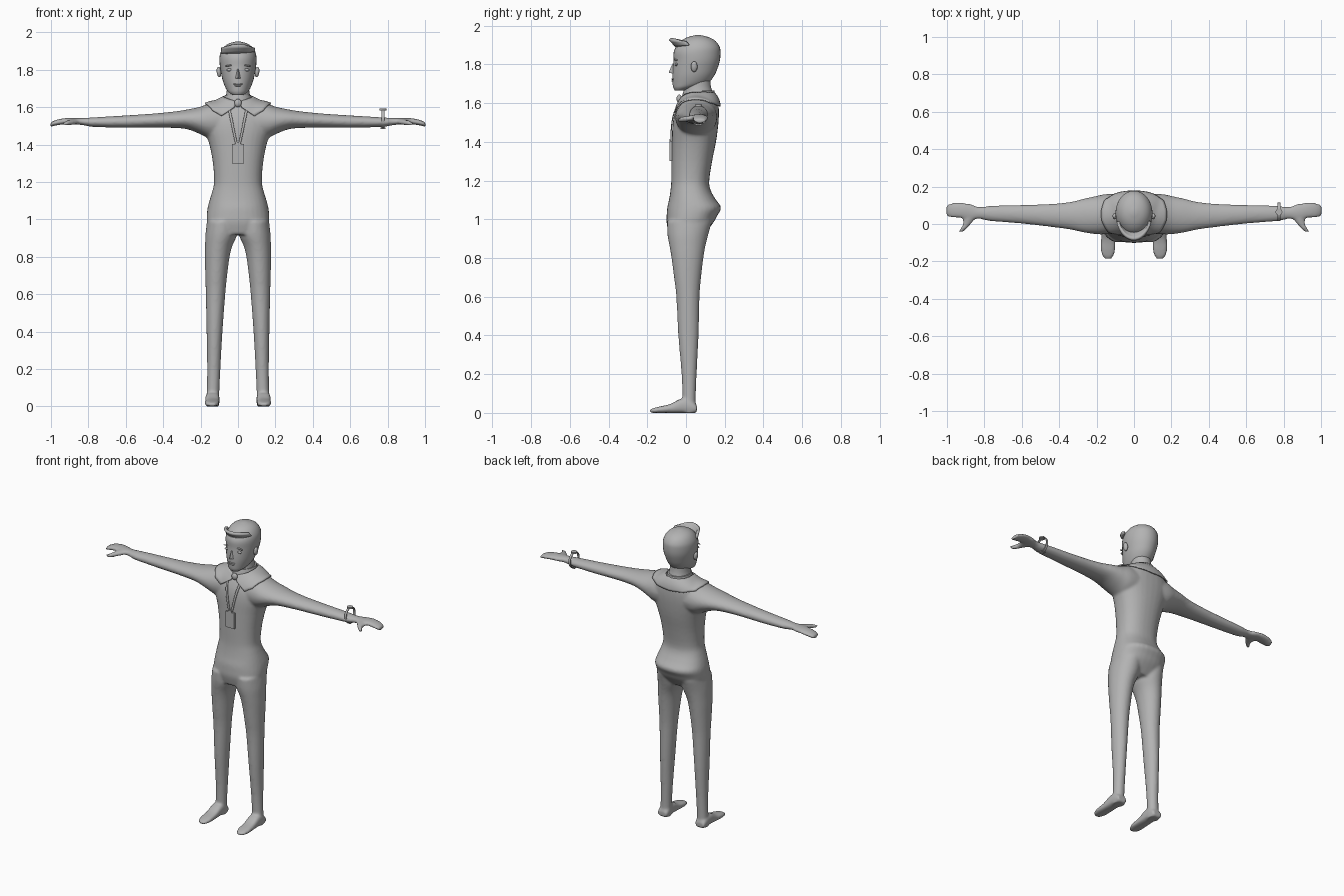
import bpy, bmesh, math
from mathutils import Vector, Matrix

if "Cube" in bpy.data.objects:
    bpy.data.objects.remove(bpy.data.objects["Cube"])

clay = bpy.data.materials.new("plain grey")
clay.diffuse_color = (0.45, 0.45, 0.45, 1)
clay.use_nodes = True
clay.node_tree.nodes["Principled BSDF"].inputs["Base Color"].default_value = clay.diffuse_color
AXES = {'x': (0, 1, 2), 'y': (1, 0, 2), 'z': (2, 0, 1)}


def finish(name, bm, angle=40):
    bmesh.ops.recalc_face_normals(bm, faces=bm.faces)
    me = bpy.data.meshes.new(name)
    bm.to_mesh(me)
    bm.free()
    me.materials.append(clay)
    ob = bpy.data.objects.new(name, me)
    bpy.context.collection.objects.link(ob)
    bpy.ops.object.select_all(action='DESELECT')
    ob.select_set(True)
    bpy.context.view_layer.objects.active = ob
    bpy.ops.object.shade_smooth_by_angle(angle=math.radians(angle))
    return ob


def refine(rings, n):
    """Catmull-Rom interpolation between rings."""
    out = []
    for i in range(len(rings) - 1):
        p0, p1, p2, p3 = (rings[max(0, min(len(rings) - 1, i + k))] for k in (-1, 0, 1, 2))
        for j in range(n):
            t = j / n
            out.append([0.5 * (2 * b + (c - a) * t + (2 * a - 5 * b + 4 * c - d) * t * t
                               + (3 * b - a - 3 * c + d) * t ** 3)
                        for a, b, c, d in zip(p0, p1, p2, p3)])
    return out + [list(rings[-1])]


def loft(bm, axis, rings, side=1, seg=32, power=2.0, n=3):
    """Closed loft; a ring is (position, min a, max a, min b, max b)."""
    k, ia, ib = AXES[axis]
    loops = []
    for t, a0, a1, b0, b1 in refine(rings, n):
        loop = []
        for s in range(seg):
            c, d = math.cos(2 * math.pi * s / seg), math.sin(2 * math.pi * s / seg)
            co = [0, 0, 0]
            co[k] = t
            co[ia] = (a0 + a1) / 2 + (a1 - a0) / 2 * math.copysign(abs(c) ** (2 / power), c)
            co[ib] = (b0 + b1) / 2 + (b1 - b0) / 2 * math.copysign(abs(d) ** (2 / power), d)
            co[0] *= side
            loop.append(bm.verts.new(co))
        loops.append(loop)
    for p, q in zip(loops, loops[1:]):
        for s in range(seg):
            bm.faces.new((p[s], p[(s + 1) % seg], q[(s + 1) % seg], q[s]))
    bm.faces.new(loops[0][::-1])
    bm.faces.new(loops[-1])


def sym(z, r, y0, y1):
    return (z, -r, r, y0, y1)


def sheet(bm, inner, outer, steps=4, across=6, side=1):
    """Grid strip between two polylines."""
    rows = []
    for i in range(len(inner) - 1):
        for j in range(steps + (i == len(inner) - 2)):
            a = Vector(inner[i]).lerp(Vector(inner[i + 1]), j / steps)
            b = Vector(outer[i]).lerp(Vector(outer[i + 1]), j / steps)
            pts = [a.lerp(b, k / across) for k in range(across + 1)]
            rows.append([bm.verts.new((p.x * side, p.y, p.z)) for p in pts])
    for p, q in zip(rows, rows[1:]):
        for k in range(across):
            bm.faces.new((p[k], p[k + 1], q[k + 1], q[k]))


def drape(ob, target, offset, thick):
    if target:
        sw = ob.modifiers.new("drape", 'SHRINKWRAP')
        sw.target, sw.wrap_mode, sw.offset = target, 'ABOVE_SURFACE', offset
    so = ob.modifiers.new("thickness", 'SOLIDIFY')
    so.thickness, so.offset = thick, 0


def blob(bm, loc, size, rot=0):
    m = Matrix.Translation(loc) @ Matrix.Rotation(rot, 4, 'Y') @ Matrix.Diagonal((*size, 1))
    bmesh.ops.create_uvsphere(bm, u_segments=16, v_segments=10, radius=1, matrix=m)


def box(bm, loc, size):
    bmesh.ops.create_cube(bm, size=1, matrix=Matrix.Translation(loc) @ Matrix.Diagonal((*size, 1)))


# Body: torso, arms, thumbs, legs and feet fused into one skin
bm = bmesh.new()
loft(bm, 'z', [sym(*r) for r in (
    (.92, .14, -.085, .09), (.98, .165, -.1, .14), (1.02, .167, -.1, .162), (1.06, .163, -.097, .182),
    (1.1, .153, -.088, .155), (1.15, .138, -.08, .127), (1.2, .128, -.076, .12), (1.3, .134, -.075, .135),
    (1.4, .153, -.073, .155), (1.48, .18, -.07, .166), (1.54, .19, -.06, .17), (1.59, .17, -.04, .168),
    (1.62, .13, -.02, .16), (1.65, .075, 0, .14))], power=2.3)
for s in (1, -1):
    loft(bm, 'x', [
        (.08, -.05, .16, 1.42, 1.635), (.15, -.055, .16, 1.43, 1.622), (.2, -.055, .15, 1.455, 1.603),
        (.27, -.045, .135, 1.482, 1.588), (.34, -.03, .118, 1.489, 1.577), (.45, -.015, .107, 1.491, 1.566),
        (.6, .002, .102, 1.49, 1.556), (.7, .01, .1, 1.492, 1.55), (.78, .017, .096, 1.495, 1.545),
        (.83, .028, .091, 1.504, 1.542), (.87, .02, .106, 1.507, 1.542), (.92, .03, .114, 1.509, 1.542),
        (.97, .033, .113, 1.503, 1.533), (1.003, .043, .1, 1.494, 1.518)], s)
    loft(bm, 'y', [(.06, .84, .92, 1.508, 1.538), (.02, .855, .915, 1.506, 1.536), (0, .872, .915, 1.504, 1.533),
                   (-.02, .89, .925, 1.502, 1.53), (-.04, .91, .94, 1.502, 1.524)], s)
    loft(bm, 'z', [
        (0.0, .1, .17, -.02, .055), (.06, .1, .168, -.018, .05), (.2, .094, .165, -.023, .055),
        (.4, .083, .168, -.04, .065), (.6, .068, .172, -.05, .07), (.7, .058, .175, -.062, .078),
        (.8, .045, .177, -.075, .09), (.86, .03, .176, -.085, .1), (.92, .004, .174, -.096, .115),
        (.99, .004, .166, -.098, .135)], s)
    loft(bm, 'y', [(.056, .105, .17, 0, .04), (.03, .099, .174, 0, .06), (-.02, .099, .175, 0, .075),
                   (-.08, .1, .176, 0, .046), (-.14, .101, .177, 0, .032), (-.17, .11, .169, 0, .024),
                   (-.188, .122, .156, 0, .016)], s, power=3)
body = finish("body", bm)
rm = body.modifiers.new("fuse", 'REMESH')
rm.mode, rm.voxel_size, rm.use_smooth_shade = 'VOXEL', .008, True
sm = body.modifiers.new("soften", 'SMOOTH')
sm.factor, sm.iterations = .5, 6

# Neck and head
bm = bmesh.new()
loft(bm, 'z', [sym(*r) for r in ((1.58, .075, .01, .15), (1.65, .066, -.01, .138),
                                (1.69, .06, -.005, .128), (1.74, .06, 0, .125))])
finish("neck", bm)
bm = bmesh.new()
loft(bm, 'z', [sym(*r) for r in (
    (1.666, .03, -.058, -.005), (1.68, .05, -.066, .05), (1.7, .065, -.069, .11), (1.74, .081, -.07, .145),
    (1.78, .09, -.068, .163), (1.82, .097, -.064, .175), (1.86, .099, -.064, .178), (1.89, .094, -.052, .174),
    (1.92, .077, -.027, .153), (1.94, .05, .007, .118), (1.951, .012, .05, .075))])
finish("head", bm, 60)

# Ears
bm = bmesh.new()
for s in (1, -1):
    blob(bm, (s * .102, .042, 1.788), (.012, .017, .028), s * .12)
finish("ears", bm)

# Nose, brows, eyelids and mouth
bm = bmesh.new()
sheet(bm, [(-.008, -.058, 1.805), (-.018, -.062, 1.752)], [(0, -.069, 1.805), (0, -.09, 1.757)], 4, 2)
sheet(bm, [(0, -.069, 1.805), (0, -.09, 1.757)], [(.008, -.058, 1.805), (.018, -.062, 1.752)], 4, 2)
sheet(bm, [(-.018, -.062, 1.752), (0, -.062, 1.748)], [(0, -.09, 1.757), (.018, -.062, 1.752)], 2, 2)
finish("nose", bm)
bm = bmesh.new()
for s in (1, -1):
    blob(bm, (s * .045, -.051, 1.823), (.024, .007, .004), s * .12)
finish("eyebrows", bm)
bm = bmesh.new()
for s in (1, -1):
    blob(bm, (s * .044, -.05, 1.8), (.018, .007, .008), s * .1)
finish("eyelids", bm)
bm = bmesh.new()
blob(bm, (0, -.068, 1.724), (.026, .007, .004))
blob(bm, (0, -.068, 1.715), (.02, .007, .004))
finish("lips", bm)

# Swept-up fringe around the forehead
low, high = [], []
for i in range(13):
    t = math.radians(-66 + 11 * i)
    c = math.cos(t)
    low.append((.094 * math.sin(t), .06 - .108 * c, 1.893 + .006 * math.sin(t)))
    high.append((.09 * math.sin(t), .055 - .138 * c, 1.91 + .022 * c))
bm = bmesh.new()
sheet(bm, low, high, 2, 3)
drape(finish("hair_fringe", bm, 60), None, 0, .016)

# Wide collar lying on the shoulders
inner = [(.01, -.025, 1.63), (.05, -.01, 1.645), (.07, .01, 1.652), (.08, .05, 1.656),
         (.08, .08, 1.66), (.07, .115, 1.66), (.045, .14, 1.66), (0, .15, 1.66)]
outer = [(.02, -.045, 1.60), (.088, -.06, 1.555), (.135, -.05, 1.585), (.172, .02, 1.615),
         (.175, .07, 1.62), (.16, .13, 1.61), (.1, .172, 1.59), (0, .18, 1.583)]
bm = bmesh.new()
for s in (1, -1):
    sheet(bm, inner, outer, 5, 7, s)
bmesh.ops.remove_doubles(bm, verts=bm.verts, dist=.0005)
drape(finish("collar", bm), body, .007, .008)

# Upright band around the neck
bm = bmesh.new()
loft(bm, 'z', [sym(*r) for r in ((1.62, .085, -.024, .158), (1.645, .076, -.018, .15), (1.665, .07, -.012, .146))])
finish("neck_band", bm)

# Lanyard straps, knot and badge
bm = bmesh.new()
for s in (1, -1):
    sheet(bm, [(.042, -.055, 1.60), (.002, -.08, 1.40)], [(.056, -.055, 1.60), (.014, -.08, 1.40)], 16, 2, s)
drape(finish("lanyard_straps", bm), body, .006, .005)
bm = bmesh.new()
blob(bm, (0, -.035, 1.622), (.02, .014, .022))
finish("collar_knot", bm)
bm = bmesh.new()
box(bm, (0, -.079, 1.352), (.064, .012, .104))
box(bm, (0, -.08, 1.408), (.024, .01, .014))
finish("badge", bm)

# Wrist watch: open band with a dial and a clasp
bm = bmesh.new()
loops = []
for i in range(32):
    a = 2 * math.pi * i / 32
    loops.append([bm.verts.new((.775 + dx, .065 + r * .96 * math.cos(a), 1.538 + r * math.sin(a)))
                  for dx, r in ((-.007, .046), (.007, .046), (.007, .051), (-.007, .051))])
for i in range(32):
    p, q = loops[i], loops[(i + 1) % 32]
    for k in range(4):
        bm.faces.new((p[k], p[(k + 1) % 4], q[(k + 1) % 4], q[k]))
finish("watch_band", bm)
bm = bmesh.new()
bmesh.ops.create_cone(bm, cap_ends=True, segments=24, radius1=.018, radius2=.018, depth=.01,
                      matrix=Matrix.Translation((.775, .065, 1.587)))
box(bm, (.775, .065, 1.488), (.026, .03, .007))
finish("watch_dial_and_clasp", bm)
